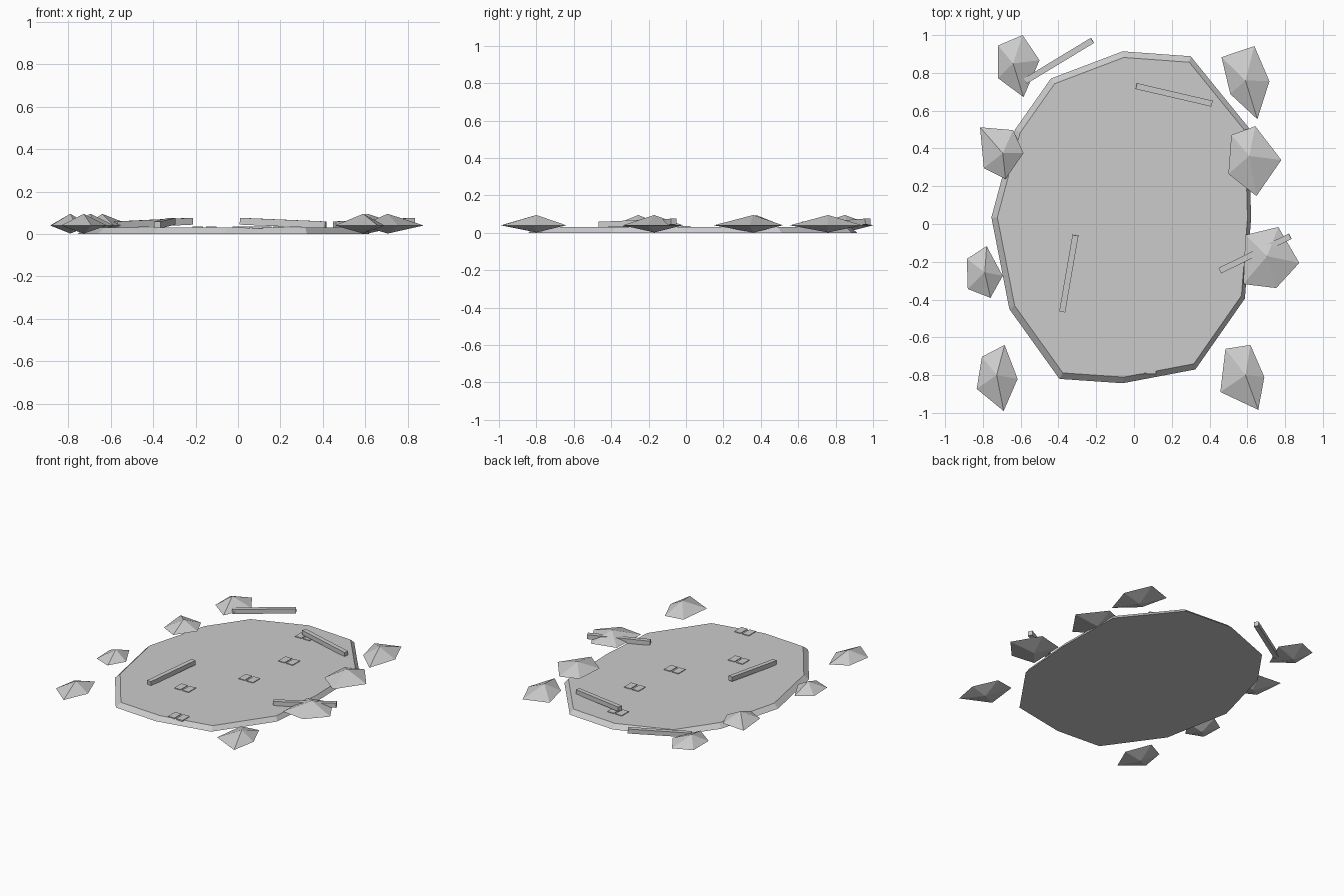
import bpy
from mathutils import Vector

if "Cube" in bpy.data.objects:
    bpy.data.objects.remove(bpy.data.objects["Cube"])

stone = bpy.data.materials.new("plain_gray")
stone.diffuse_color = (0.6, 0.6, 0.6, 1)
stone.use_nodes = True
stone.node_tree.nodes["Principled BSDF"].inputs["Base Color"].default_value = stone.diffuse_color


def make(name, verts, faces):
    mesh = bpy.data.meshes.new(name)
    mesh.from_pydata([tuple(v) for v in verts], [], faces)
    mesh.materials.append(stone)
    obj = bpy.data.objects.new(name, mesh)
    bpy.context.collection.objects.link(obj)
    return obj


def loft(name, bottom, top):
    """Closed solid between two matching counter-clockwise loops."""
    n = len(bottom)
    faces = [(i, (i + 1) % n, n + (i + 1) % n, n + i) for i in range(n)]
    faces += [tuple(reversed(range(n))), tuple(range(n, 2 * n))]
    return make(name, bottom + top, faces)


# Ground patch: irregular twelve-sided slab with a sloped rim
outline = [(-.06, .914), (-.44, .77), (-.63, .50), (-.755, .035), (-.66, -.45), (-.395, -.82),
           (-.06, -.843), (.325, -.77), (.587, -.395), (.62, .03), (.607, .51), (.30, .888)]
cx, cy, shrink = .1, .035, .963
loft("ground_patch",
     [(x, y, 0) for x, y in outline],
     [(cx + (x - cx) * shrink, cy + (y - cy) * shrink, .03) for x, y in outline])


# Rocks: flat five-sided double pyramids; apex first, then the rim going clockwise
rocks = [
    [(-.64, .85), (-.72, .945), (-.59, 1.0), (-.50, .867), (-.585, .672), (-.72, .772)],
    [(-.695, .375), (-.815, .512), (-.64, .497), (-.585, .375), (-.68, .238), (-.795, .296)],
    [(-.79, -.255), (-.885, -.185), (-.78, -.117), (-.695, -.275), (-.76, -.391), (-.88, -.344)],
    [(-.727, -.80), (-.805, -.703), (-.685, -.64), (-.616, -.82), (-.69, -.99), (-.833, -.873)],
    [(.59, .76), (.463, .883), (.637, .942), (.717, .756), (.653, .555), (.51, .688)],
    [(.61, .36), (.515, .471), (.642, .518), (.78, .339), (.648, .148), (.50, .265)],
    [(.705, -.17), (.59, -.058), (.764, -.016), (.875, -.206), (.753, -.339), (.579, -.318)],
    [(.59, -.80), (.484, -.661), (.616, -.64), (.69, -.81), (.658, -.984), (.457, -.889)],
]
for k, (apex, *rim) in enumerate(rocks):
    rim = rim[::-1]
    verts = [(*p, .04) for p in rim] + [(*apex, .095), (*apex, .002)]
    faces = [(i, (i + 1) % 5, 5) for i in range(5)] + [((i + 1) % 5, i, 6) for i in range(5)]
    make(f"rock_{k + 1}", verts, faces)


# Sticks: square beams rising from a low end to a high end
sticks = [((-.575, .757), (-.22, .972)), ((.413, .637), (.012, .73)),
          ((-.38, -.465), (-.31, -.06)), ((.455, -.247), (.827, -.065))]
for k, (low, high) in enumerate(sticks):
    a, b = Vector((*low, .043)), Vector((*high, .06))
    side = (b - a).cross(Vector((0, 0, 1))).normalized() * .016
    up = side.cross(b - a).normalized() * .016
    ring = [side + up, -side + up, -side - up, side - up]
    loft(f"stick_{k + 1}", [a + r for r in ring], [b + r for r in ring])


# Track marks: pairs of thin plates lying on the ground
tracks = [(.06, -.755), (-.158, -.374), (.10, -.015), (.157, .355), (.03, .726)]
for k, (x, y) in enumerate(tracks):
    for side, s in (("left", -1), ("right", 1)):
        px = x + s * .032
        base = [(px - .025, y - .04), (px + .025, y - .04), (px + .025, y + .04), (px - .025, y + .04)]
        loft(f"track_{k + 1}_{side}", [(*p, .026) for p in base], [(*p, .035) for p in base])
